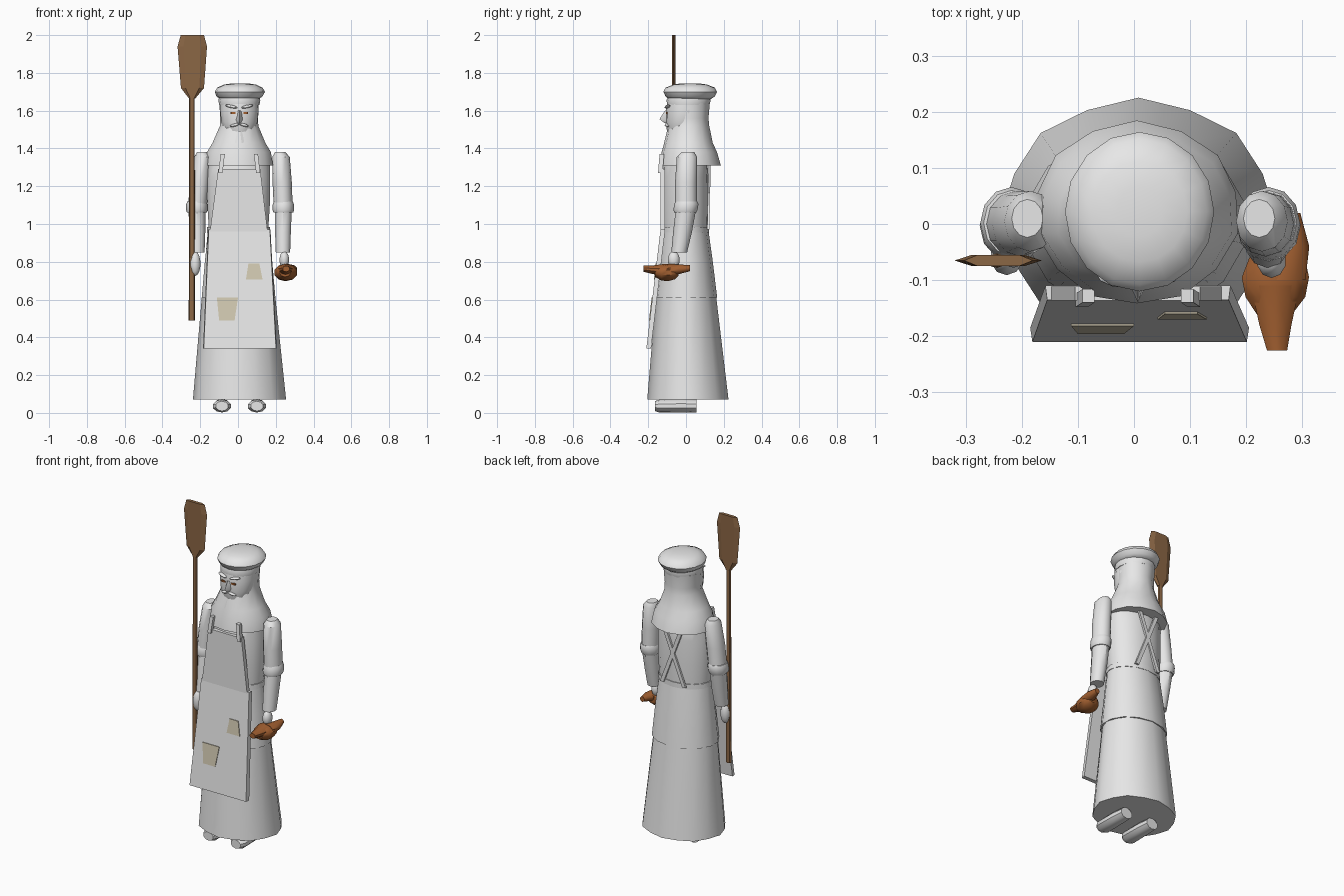
import bpy, bmesh, math
from mathutils import Vector


def material(name, rgb):
    m = bpy.data.materials.new(name)
    m.diffuse_color = (*rgb, 1)
    return m


WHITE = material("pale grey", (0.8, 0.8, 0.8))
WOOD = material("brown wood", (0.26, 0.135, 0.06))
CRUST = material("baked crust", (0.36, 0.115, 0.03))
PATCH = material("beige patch", (0.64, 0.58, 0.44))


def skin(name, rings, mat=WHITE, angle=40):
    """Closed surface through rings of points, capped at both ends."""
    bm = bmesh.new()
    rows = [[bm.verts.new(p) for p in ring] for ring in rings]
    n = len(rows[0])
    for a, b in zip(rows, rows[1:]):
        for i in range(n):
            j = (i + 1) % n
            bm.faces.new((a[i], a[j], b[j], b[i]))
    bm.faces.new(rows[0][::-1])
    bm.faces.new(rows[-1])
    bmesh.ops.recalc_face_normals(bm, faces=bm.faces)
    mesh = bpy.data.meshes.new(name)
    bm.to_mesh(mesh)
    bm.free()
    mesh.materials.append(mat)
    ob = bpy.data.objects.new(name, mesh)
    bpy.context.collection.objects.link(ob)
    if angle:
        bpy.ops.object.select_all(action='DESELECT')
        ob.select_set(True)
        bpy.context.view_layer.objects.active = ob
        bpy.ops.object.shade_smooth_by_angle(angle=math.radians(angle))
    return ob


def turned(name, rings, n=14, mat=WHITE, along_y=False, wobble=0.0):
    """Elliptical rings (height, cx, cy, rx, ry); along_y swaps y and z."""
    out = []
    for h, cx, cy, rx, ry in rings:
        ring = []
        for i in range(n):
            a = math.tau * i / n + math.pi / 2
            w = 1 + wobble * (-1) ** i
            u, v = cx + rx * w * math.cos(a), cy + ry * w * math.sin(a)
            ring.append((u, h, v) if along_y else (u, v, h))
        out.append(ring)
    return skin(name, out, mat)


def plate(name, pts, depth, mat=WHITE, bevel=1.0):
    """Plate from front outline points, extruded back along y."""
    c = sum((Vector(p) for p in pts), Vector()) / len(pts)
    front = [Vector((c.x + (p[0] - c.x) * bevel, p[1], p[2])) for p in pts]
    back = [Vector(p) + Vector((0, depth, 0)) for p in pts]
    return skin(name, [front, back], mat, 0)


def strip(name, a, b, w=0.012, t=0.006):
    """Narrow strap between two points."""
    a, b = Vector(a), Vector(b)
    side = Vector((w, 0, 0))
    deep = Vector((0, t, 0))
    return skin(name, [[p - side - deep, p + side - deep, p + side + deep, p - side + deep]
                       for p in (a, b)], WHITE, 0)


def ball(name, loc, scale, mat=WHITE, seg=10, rot=(0, 0, 0)):
    bpy.ops.mesh.primitive_uv_sphere_add(segments=seg, ring_count=7, radius=1, location=loc, rotation=rot)
    ob = bpy.context.object
    ob.name, ob.scale = name, scale
    ob.data.materials.append(mat)
    bpy.ops.object.shade_smooth_by_angle(angle=math.radians(40))
    return ob


# Gown
turned("skirt", [(0.07, 0.008, 0.01, 0.243, 0.212), (0.61, 0.003, 0.0, 0.192, 0.158),
                 (0.97, 0.003, -0.005, 0.16, 0.118)], 16, wobble=0.015)
turned("overskirt", [(0.61, 0.003, 0.0, 0.2, 0.165), (0.8, 0.003, 0.0, 0.183, 0.142),
                     (0.98, 0.003, -0.005, 0.163, 0.122)], 14)
turned("torso", [(0.95, 0.003, -0.004, 0.158, 0.12), (1.1, 0.003, -0.004, 0.168, 0.124),
                 (1.25, 0.003, -0.004, 0.17, 0.122), (1.38, 0.003, 0, 0.165, 0.11),
                 (1.43, 0.003, 0, 0.09, 0.07)], 18)
turned("waist_belt", [(0.955, 0.003, -0.004, 0.168, 0.126), (0.985, 0.003, -0.004, 0.166, 0.126)], 16)

# Shoulder cape, draped from the head
turned("shoulder_cape", [(1.31, 0.005, 0.02, 0.183, 0.163), (1.38, 0.005, 0.016, 0.172, 0.147),
                         (1.43, 0.005, 0.012, 0.142, 0.128), (1.52, 0.006, 0.014, 0.103, 0.108),
                         (1.56, 0.006, 0.02, 0.102, 0.098), (1.64, 0.006, 0.025, 0.106, 0.1)],
       14, wobble=0.01)

# Head and face
turned("head", [(1.44, 0.007, -0.05, 0.035, 0.03), (1.48, 0.007, -0.03, 0.075, 0.07),
                (1.54, 0.007, -0.01, 0.098, 0.096), (1.6, 0.007, -0.005, 0.104, 0.102),
                (1.65, 0.007, 0, 0.1, 0.098)], 14)
skin("nose", [[(-0.006, -0.1, 1.6), (0.02, -0.1, 1.6), (0.007, -0.112, 1.6)],
              [(-0.014, -0.095, 1.55), (0.028, -0.095, 1.55), (0.007, -0.14, 1.555)],
              [(-0.008, -0.09, 1.53), (0.022, -0.09, 1.53), (0.007, -0.115, 1.535)]])
for s in (-1, 1):
    x = 0.007 + s * 0.034
    plate("eye", [(x - 0.013, -0.106, 1.583), (x + 0.013, -0.106, 1.583),
                  (x + 0.013, -0.106, 1.593), (x - 0.013, -0.106, 1.593)], 0.009, CRUST)
    ball("eyebrow", (0.007 + s * 0.042, -0.098, 1.622), (0.034, 0.014, 0.008), seg=8,
         rot=(0, -s * 0.2, s * 0.25))
    ball("moustache_half", (0.007 + s * 0.024, -0.1, 1.524), (0.027, 0.013, 0.008), seg=8,
         rot=(0, s * 0.25, s * 0.2))
    # pointed locks of the beard
    skin("beard_lock", [[(0.007 + s * 0.004, -0.1, 1.495), (0.007 + s * 0.05, -0.08, 1.495),
                         (0.007 + s * 0.02, -0.06, 1.495)],
                        [(0.007 + s * 0.012, -0.116, 1.43), (0.007 + s * 0.022, -0.112, 1.43),
                         (0.007 + s * 0.015, -0.1, 1.43)]], WHITE, 0)

# Soft round cap
turned("cap_band", [(1.63, 0.007, 0.012, 0.107, 0.112), (1.655, 0.007, 0.014, 0.111, 0.117),
                    (1.675, 0.007, 0.016, 0.106, 0.112)], 16)
turned("cap_crown", [(1.66, 0.008, 0.02, 0.1, 0.11), (1.675, 0.008, 0.022, 0.122, 0.13),
                     (1.70, 0.01, 0.022, 0.133, 0.142), (1.722, 0.01, 0.022, 0.12, 0.13),
                     (1.738, 0.01, 0.022, 0.085, 0.09), (1.745, 0.01, 0.022, 0.04, 0.045)], 16)

# Arms: (shoulder x, elbow x, wrist x)
for side, xs, xe, xw in (("left", 0.228, 0.24, 0.238), ("right", -0.185, -0.218, -0.215)):
    turned(side + "_upper_arm", [(1.07, xe, 0.0, 0.05, 0.058), (1.22, (xs + xe) / 2, 0.0, 0.051, 0.058),
                                 (1.355, xs, 0.005, 0.046, 0.054), (1.38, xs - 0.005, 0.01, 0.028, 0.034)], 12)
    turned(side + "_rolled_cuff", [(1.06, xe, -0.004, 0.052, 0.058), (1.075, xe, -0.003, 0.057, 0.064),
                                   (1.105, xe, 0.002, 0.056, 0.064), (1.12, xe, 0.002, 0.05, 0.058)], 12)
    turned(side + "_forearm", [(0.85, xw, -0.036, 0.04, 0.042), (0.96, xw, -0.018, 0.044, 0.05),
                               (1.08, xe, 0.0, 0.047, 0.054)], 10)
ball("left_hand", (0.245, -0.065, 0.81), (0.027, 0.032, 0.045))
ball("right_hand", (-0.227, -0.06, 0.79), (0.03, 0.032, 0.065))

# Apron with bib, straps and patches
plate("apron_skirt", [(-0.185, -0.21, 0.34), (0.205, -0.21, 0.34), (0.172, -0.135, 0.97),
                      (-0.158, -0.135, 0.97)], 0.025, bevel=0.98)
plate("apron_bib", [(-0.15, -0.136, 0.95), (0.158, -0.136, 0.95), (0.118, -0.136, 1.29),
                    (-0.105, -0.136, 1.29)], 0.025)


def apron_y(z):
    return -0.21 + (z - 0.34) / 0.63 * 0.075


for name, x0, x1, x2, x3, z0, z1 in (("large_patch", -0.1, -0.018, 0.0, -0.112, 0.49, 0.61),
                                     ("small_patch", 0.042, 0.13, 0.113, 0.055, 0.705, 0.79)):
    plate(name, [(x, apron_y(z) - 0.004, z) for x, z in ((x0, z0), (x1, z0), (x2, z1), (x3, z1))], 0.008, PATCH)
for s in (-1, 1):
    strip("front_strap", (0.007 + s * 0.1, -0.136, 1.27), (0.007 + s * 0.088, -0.128, 1.37), 0.011, 0.012)
    strip("back_strap", (0.003 + s * 0.075, 0.118, 0.97), (0.003 - s * 0.065, 0.125, 1.33))

# Shoes
for x in (-0.085, 0.1):
    turned("shoe", [(-0.165, x, 0.036, 0.034, 0.026), (-0.14, x, 0.036, 0.05, 0.034),
                    (-0.02, x, 0.038, 0.046, 0.036), (0.055, x, 0.036, 0.04, 0.034)], 10, along_y=True)

# Long wooden bread peel
turned("peel_shaft", [(0.49, -0.244, -0.065, 0.017, 0.014), (1.7, -0.244, -0.065, 0.014, 0.011)], 8, WOOD)
outline = [(-0.26, 1.665), (-0.226, 1.665), (-0.18, 1.72), (-0.164, 1.94), (-0.18, 2.0),
           (-0.303, 2.0), (-0.32, 1.94), (-0.302, 1.72)]
skin("peel_blade", [[(-0.242 + (x + 0.242) * k, -0.065 + dy, z) for x, z in outline]
                    for k, dy in ((0.6, -0.01), (1, 0), (0.6, 0.01))], WOOD, 0)

# Crescent roll made of overlapping tapered segments
for name, rings in (
        ("roll_middle", [(-0.165, 0.25, 0.745, 0.03, 0.025), (-0.13, 0.252, 0.743, 0.056, 0.042),
                         (-0.095, 0.252, 0.743, 0.063, 0.046), (-0.06, 0.255, 0.745, 0.052, 0.038),
                         (-0.04, 0.26, 0.75, 0.03, 0.025)]),
        ("roll_front", [(-0.225, 0.255, 0.763, 0.019, 0.016), (-0.18, 0.252, 0.758, 0.03, 0.022),
                        (-0.11, 0.252, 0.755, 0.046, 0.034)]),
        ("roll_back", [(-0.1, 0.258, 0.755, 0.05, 0.034), (-0.04, 0.28, 0.76, 0.034, 0.026),
                       (0.02, 0.282, 0.766, 0.015, 0.016)])):
    turned(name, rings, 10, CRUST, along_y=True)
